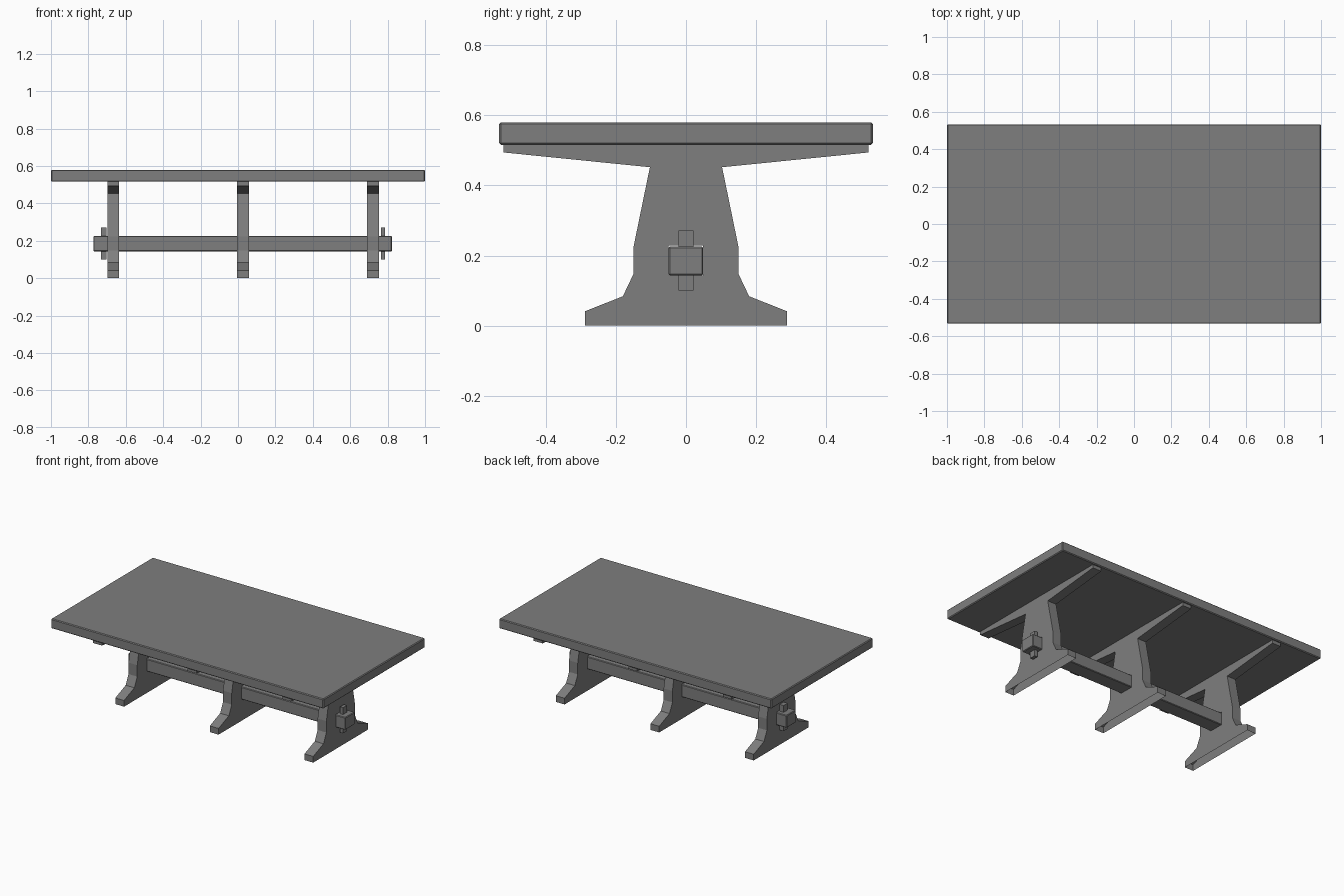
import bpy
import bmesh
from math import radians

if "Cube" in bpy.data.objects:
    bpy.data.objects.remove(bpy.data.objects["Cube"])

wood = bpy.data.materials.new("dark_grey")
wood.diffuse_color = (0.21, 0.21, 0.21, 1)
wood.use_nodes = True
wood.node_tree.nodes["Principled BSDF"].inputs["Base Color"].default_value = wood.diffuse_color


def box(name, x, y, z, bevel=0.0):
    """Box from (min, max) ranges, with an optional chamfer."""
    bpy.ops.mesh.primitive_cube_add(
        size=1, location=[(r[0] + r[1]) / 2 for r in (x, y, z)])
    ob = bpy.context.object
    ob.name = name
    ob.scale = [r[1] - r[0] for r in (x, y, z)]
    bpy.ops.object.transform_apply(location=False, rotation=False, scale=True)
    ob.data.materials.append(wood)
    if bevel:
        mod = ob.modifiers.new("chamfer", 'BEVEL')
        mod.width = bevel
        mod.segments = 1
    return ob


def profile_mesh(name, loops, thickness):
    """Extruded flat outline; inner loops become holes."""
    curve = bpy.data.curves.new(name, 'CURVE')
    curve.dimensions = '2D'
    curve.fill_mode = 'BOTH'
    curve.extrude = thickness / 2
    for loop in loops:
        spline = curve.splines.new('POLY')
        spline.points.add(len(loop) - 1)
        for point, (u, v) in zip(spline.points, loop):
            point.co = (u, v, 0, 1)
        spline.use_cyclic_u = True
    temp = bpy.data.objects.new(name, curve)
    bpy.context.collection.objects.link(temp)
    mesh = bpy.data.meshes.new_from_object(
        temp.evaluated_get(bpy.context.evaluated_depsgraph_get()))
    bpy.data.objects.remove(temp)
    for poly in mesh.polygons:
        poly.use_smooth = False
    mesh.materials.clear()
    mesh.materials.append(wood)
    return mesh


# Table top with chamfered edges
box("table_top", (-1, 1), (-0.533, 0.533), (0.516, 0.58), 0.005)

# Trestle legs: half outline mirrored, with a mortise for the stretcher
half = [(0.288, 0.0), (0.288, 0.041), (0.18, 0.084), (0.15, 0.147),
        (0.15, 0.223), (0.103, 0.452), (0.52, 0.494), (0.52, 0.52)]
outline = half + [(-y, z) for y, z in reversed(half)]
mortise = [(-0.05, 0.143), (0.049, 0.143), (0.049, 0.229), (-0.05, 0.229)]
leg_mesh = profile_mesh("trestle_leg", [outline, mortise], 0.064)

# The feet are open underneath
bm = bmesh.new()
bm.from_mesh(leg_mesh)
soles = [f for f in bm.faces if all(v.co.y < 0.001 for v in f.verts)]
bmesh.ops.delete(bm, geom=soles, context='FACES_ONLY')
bm.to_mesh(leg_mesh)
bm.free()

for side, x in (("left", -0.667), ("middle", 0.027), ("right", 0.722)):
    leg = bpy.data.objects.new(side + "_trestle_leg", leg_mesh)
    leg.location.x = x
    leg.rotation_euler = (radians(90), 0, radians(90))
    bpy.context.collection.objects.link(leg)

# Long stretcher through all three legs
box("stretcher", (-0.773, 0.823), (-0.05, 0.049), (0.143, 0.226), 0.004)

# Locking pegs through the stretcher ends
for side, x in (("left", (-0.732, -0.703)), ("right", (0.764, 0.786))):
    box(side + "_peg", x, (-0.021, 0.021), (0.101, 0.271))
